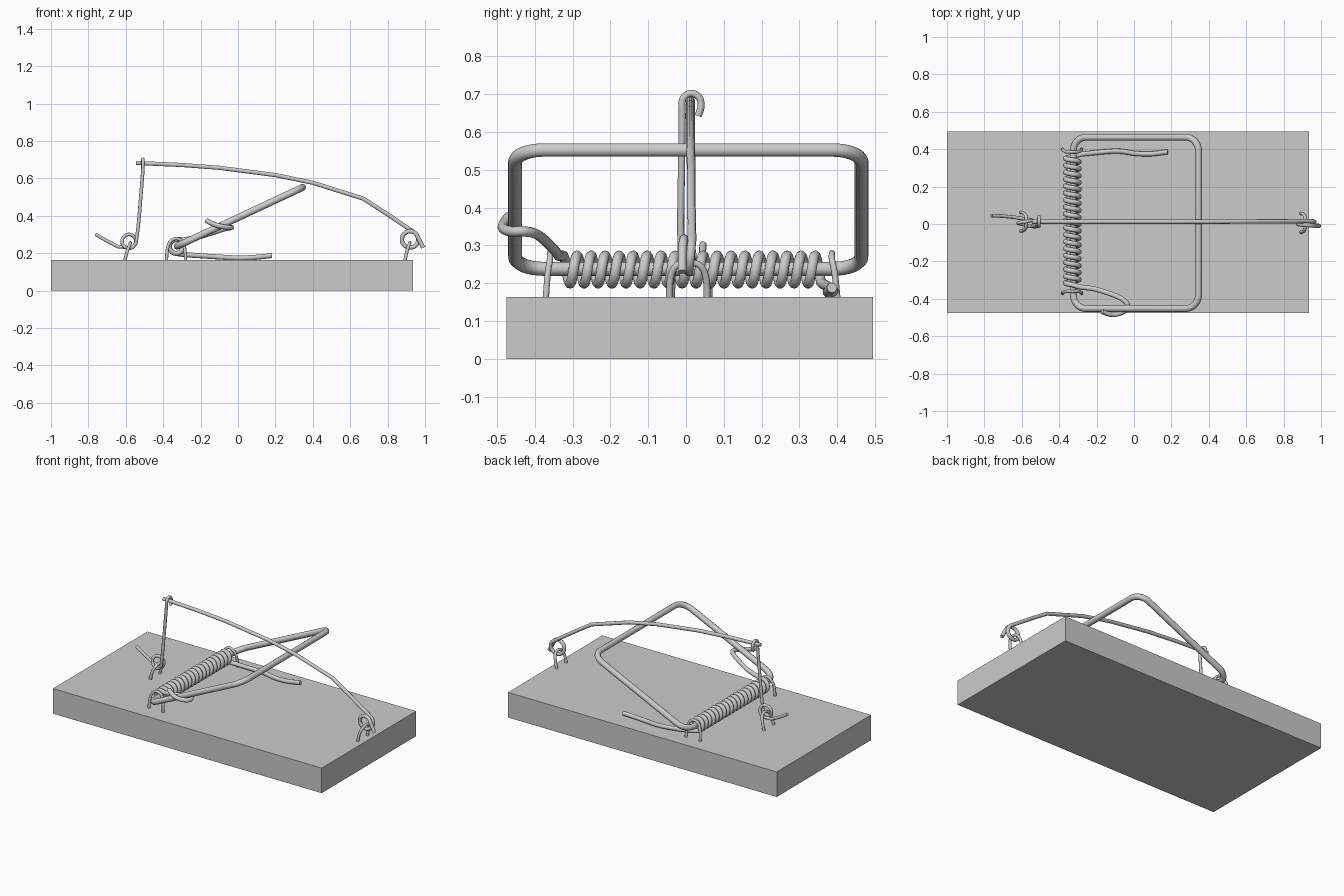
import bpy
from math import sin, cos, pi, radians
from mathutils import Vector

if "Cube" in bpy.data.objects:
    bpy.data.objects.remove(bpy.data.objects["Cube"])


def smooth(pts, n=5):
    """Catmull-Rom subdivision of a short list of points."""
    p = [Vector(q) for q in pts]
    p = [2 * p[0] - p[1]] + p + [2 * p[-1] - p[-2]]
    out = []
    for i in range(1, len(p) - 2):
        a, b, c, d = p[i - 1:i + 3]
        for k in range(n):
            t = k / n
            out.append(0.5 * (2 * b + (c - a) * t + (2 * a - 5 * b + 4 * c - d) * t * t
                              + (3 * b - a - 3 * c + d) * t ** 3))
    return out + [p[-2]]


def wire(name, pts, r, closed=False):
    """Round wire along a path, turned into a mesh."""
    cu = bpy.data.curves.new(name, 'CURVE')
    cu.dimensions = '3D'
    cu.bevel_depth = r
    cu.bevel_resolution = 3
    cu.use_fill_caps = True
    sp = cu.splines.new('POLY')
    sp.points.add(len(pts) - 1)
    for s, q in zip(sp.points, pts):
        s.co = (*q, 1)
    sp.use_cyclic_u = closed
    ob = bpy.data.objects.new(name, cu)
    bpy.context.collection.objects.link(ob)
    bpy.ops.object.select_all(action='DESELECT')
    ob.select_set(True)
    bpy.context.view_layer.objects.active = ob
    bpy.ops.object.convert(target='MESH')
    bpy.ops.object.shade_smooth_by_angle(angle=radians(50))
    return ob


def ring(cx, cz, r, a0, a1, y0, y1, n=20):
    """Loop in the xz plane that drifts along y; angles in degrees."""
    out = []
    for i in range(n + 1):
        t = i / n
        a = radians(a0 + (a1 - a0) * t)
        out.append((cx + r * cos(a), y0 + (y1 - y0) * t, cz + r * sin(a)))
    return out


# wooden base
bpy.ops.mesh.primitive_cube_add(size=1, location=(-0.0325, 0.01, 0.0815))
base = bpy.context.object
base.name = "base_board"
base.scale = (1.935, 0.97, 0.163)

# striking bar: rounded rectangle tilted about the spring axis
A, B = Vector((-0.325, 0, 0.238)), Vector((0.345, 0, 0.552))
L = (B - A).length
u = (B - A) / L
y0, y1, cr = -0.452, 0.464, 0.075
bar = []
for cu_, cy, start in ((L - cr, y1 - cr, 0), (cr, y1 - cr, 90),
                       (cr, y0 + cr, 180), (L - cr, y0 + cr, 270)):
    for i in range(9):
        a = radians(start + 90 * i / 8)
        bar.append(A + u * (cu_ + cr * cos(a)) + Vector((0, cy + cr * sin(a), 0)))
wire("striking_bar", bar, 0.0185, True)

# spring with a hooked leg on the bar and a flat leg on the board
hook = smooth([(-0.17, -0.468, 0.376), (-0.14, -0.48, 0.36), (-0.10, -0.484, 0.346),
               (-0.05, -0.465, 0.337), (-0.035, -0.43, 0.337), (-0.08, -0.392, 0.328),
               (-0.2, -0.35, 0.29), (-0.29, -0.337, 0.272)])
turns, sr, steps = 18.5, 0.037, 18
coil = []
for i in range(int(turns * steps) + 1):
    t = 2 * pi * i / steps
    coil.append((-0.33 - sr * sin(t), -0.325 + 0.685 * i / (turns * steps), 0.236 + sr * cos(t)))
leg = smooth([(-0.28, 0.374, 0.192), (-0.1, 0.39, 0.18), (0.0, 0.378, 0.175),
              (0.09, 0.375, 0.178), (0.18, 0.386, 0.188)])
wire("spring", hook + coil + leg, 0.0135)

# staples holding the spring axle
for name, yb, yt in (("left_spring_staple", -0.372, -0.36), ("right_spring_staple", 0.402, 0.386)):
    wire(name, smooth([(-0.383, yb, 0.14), (-0.378, (yb + yt) / 2, 0.22), (-0.362, yt, 0.262),
                       (-0.33, yt, 0.279), (-0.298, yt, 0.262), (-0.284, (yb + yt) / 2, 0.22),
                       (-0.279, yb, 0.14)]), 0.0085)

# eye staples holding the arm and the trigger
for name, xb, xt, yc in (("arm_staple", 0.888, 0.918, 0.006), ("trigger_staple", -0.61, -0.575, 0.012)):
    h = 0.05
    xm = (xb + xt) / 2
    wire(name, smooth([(xb, yc - h, 0.14), (xm, yc - h * 0.95, 0.21), (xt - 0.004, yc - h * 0.65, 0.245),
                       (xt, yc, 0.256), (xt - 0.004, yc + h * 0.65, 0.245),
                       (xm, yc + h * 0.95, 0.21), (xb, yc + h, 0.14)]), 0.009)

# holding arm with an eye at its hinge end
arm = [(-0.545, 0.012, 0.683), (-0.3, 0.012, 0.672), (-0.1, 0.012, 0.657), (0.2, 0.012, 0.618),
       (0.4, 0.012, 0.577), (0.67, 0.014, 0.492), (0.8, 0.014, 0.408)]
arm += ring(0.92, 0.274, 0.044, 62, -315, 0.016, -0.008, 24)
arm += [(0.97, -0.01, 0.27), (0.99, -0.01, 0.23)]
wire("holding_arm", arm, 0.0115)

# trigger: tail, eye, upright and a hook over the arm
trigger = smooth([(-0.762, 0.045, 0.302), (-0.70, 0.042, 0.266), (-0.64, 0.036, 0.235)])
trigger += ring(-0.583, 0.264, 0.037, -120, 330, 0.03, -0.008, 26)[:-3]
trigger = trigger[:-1]
trigger += ring(-0.583, 0.264, 0.037, 270, 310, -0.006, -0.01, 4)
trigger += smooth([(-0.545, -0.012, 0.255), (-0.532, -0.014, 0.36), (-0.52, -0.012, 0.5),
                   (-0.509, -0.01, 0.64), (-0.508, -0.009, 0.685), (-0.508, 0.012, 0.702),
                   (-0.508, 0.034, 0.692), (-0.508, 0.04, 0.668), (-0.508, 0.032, 0.642)], 4)
wire("trigger", trigger, 0.0095)
